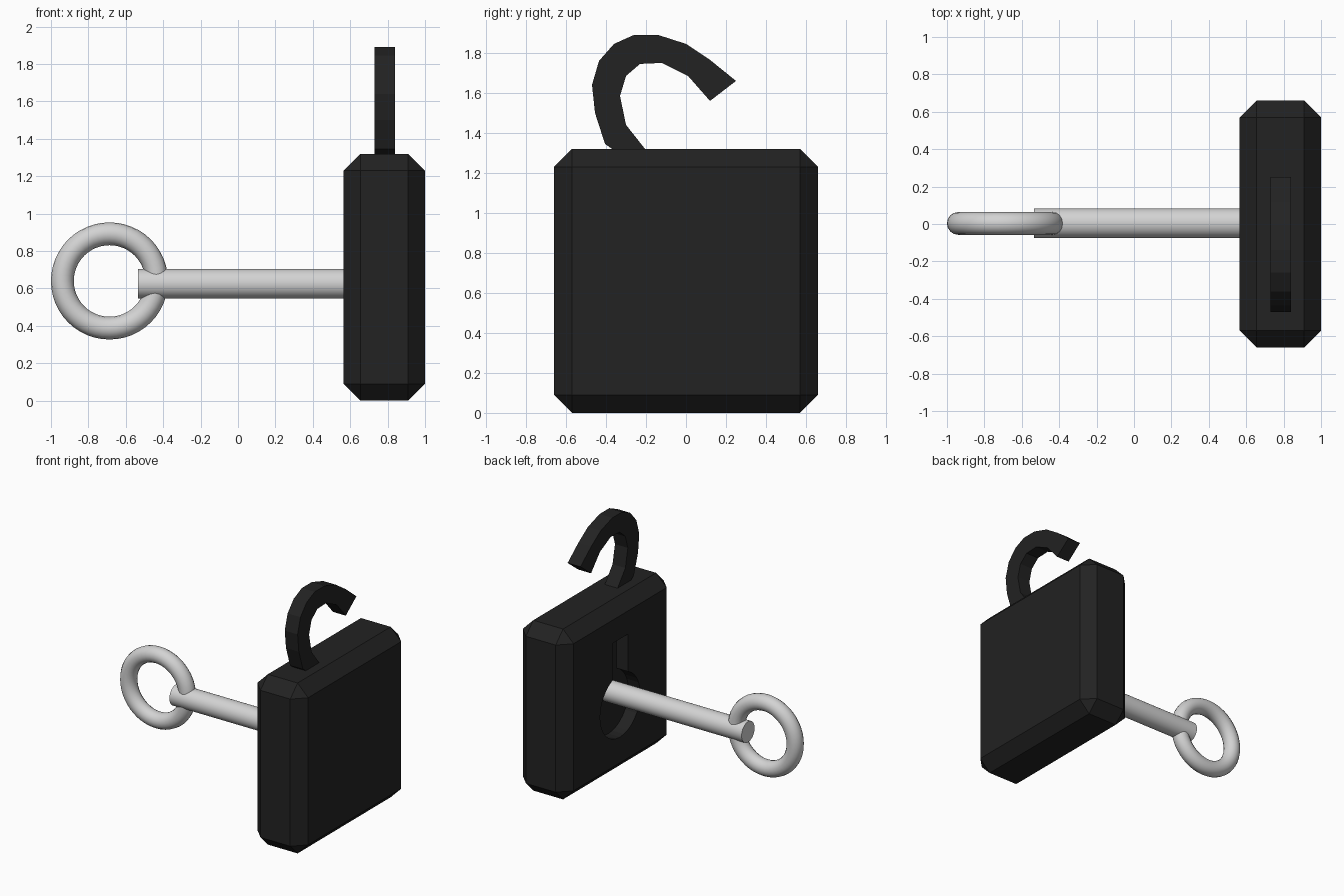
import bpy, bmesh, math
from mathutils import Vector

if "Cube" in bpy.data.objects:
    bpy.data.objects.remove(bpy.data.objects["Cube"])


def material(name, value):
    m = bpy.data.materials.new(name)
    m.diffuse_color = (value, value, value, 1)
    m.use_nodes = True
    m.node_tree.nodes["Principled BSDF"].inputs["Base Color"].default_value = m.diffuse_color
    return m


BLACK = material("black", 0.016)
SILVER = material("light grey", 0.65)


def prism(name, outline, x0, x1, mat):
    """Extrude a (y, z) outline along x."""
    bm = bmesh.new()
    face = bm.faces.new([bm.verts.new((x0, y, z)) for y, z in outline])
    ext = bmesh.ops.extrude_face_region(bm, geom=[face])
    verts = [v for v in ext["geom"] if isinstance(v, bmesh.types.BMVert)]
    bmesh.ops.translate(bm, verts=verts, vec=Vector((x1 - x0, 0, 0)))
    bmesh.ops.recalc_face_normals(bm, faces=bm.faces)
    mesh = bpy.data.meshes.new(name)
    bm.to_mesh(mesh)
    bm.free()
    ob = bpy.data.objects.new(name, mesh)
    bpy.context.collection.objects.link(ob)
    mesh.materials.append(mat)
    return ob


# Padlock body with chamfered edges
H = 0.66
body = prism("lock_body", [(-H, 0), (H, 0), (H, 2 * H), (-H, 2 * H)], 0.565, 1.0, BLACK)
bev = body.modifiers.new("chamfer", "BEVEL")
bev.width = 0.09
bev.segments = 1

# Keyhole recess: round hole with a slot above it
R, CZ, W, TOP = 0.245, 0.535, 0.096, 1.05
a = math.asin(W / R)
n = 28
hole = []
for i in range(n + 1):
    t = a + (2 * math.pi - 2 * a) * i / n      # measured from straight up
    hole.append((R * math.sin(t), CZ + R * math.cos(t)))
hole += [(-W, TOP), (W, TOP)]
cutter = prism("keyhole_cutter", hole, 0.4, 0.665, BLACK)
cutter.hide_render = True
cut = body.modifiers.new("keyhole", "BOOLEAN")
cut.operation = "DIFFERENCE"
cut.solver = "EXACT"
cut.object = cutter
bpy.context.view_layer.objects.active = body
for m in ("chamfer", "keyhole"):
    bpy.ops.object.modifier_apply(modifier=m)
bpy.data.objects.remove(cutter)

# Open shackle
outer = [(-.34, 1.29), (-.37, 1.32), (-.405, 1.345), (-.455, 1.5), (-.47, 1.64), (-.435, 1.76),
         (-.36, 1.845), (-.26, 1.89), (-.14, 1.89), (0, 1.845), (.12, 1.765), (.25, 1.66)]
inner = [(.12, 1.56), (.01, 1.685), (-.12, 1.75), (-.23, 1.745), (-.30, 1.685),
         (-.33, 1.585), (-.30, 1.44), (-.205, 1.32), (-.18, 1.29)]
prism("shackle", outer + inner, 0.73, 0.84, BLACK)

# Key shaft
bpy.ops.mesh.primitive_cylinder_add(vertices=32, radius=0.08, depth=1.21,
                                    location=(0.07, 0.004, 0.625),
                                    rotation=(0, math.pi / 2, 0))
shaft = bpy.context.object
shaft.name = "key_shaft"

# Key ring handle
bpy.ops.mesh.primitive_torus_add(major_segments=48, minor_segments=16,
                                 major_radius=0.252, minor_radius=0.061,
                                 location=(-0.687, 0.003, 0.64),
                                 rotation=(math.pi / 2, 0, 0))
ring = bpy.context.object
ring.name = "key_ring"

for ob in (shaft, ring):
    ob.data.materials.append(SILVER)
    bpy.ops.object.select_all(action="DESELECT")
    ob.select_set(True)
    bpy.context.view_layer.objects.active = ob
    bpy.ops.object.shade_smooth_by_angle(angle=math.radians(40))
